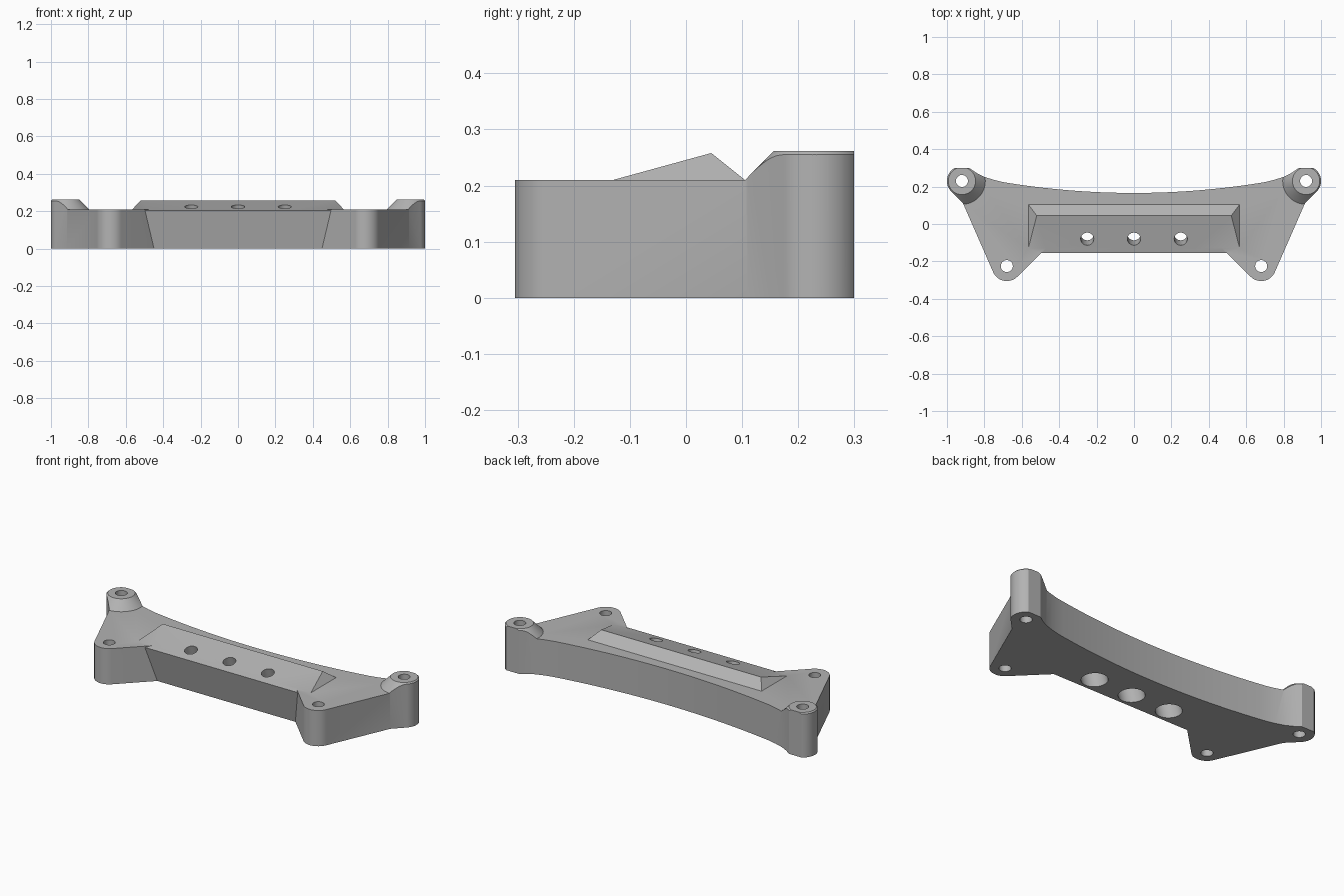
import bpy, bmesh, math
from mathutils import Vector, Matrix

cube = bpy.data.objects.get("Cube")
if cube:
    bpy.data.objects.remove(cube, do_unlink=True)

TOP = 0.21                                # height of the main deck
REAR, FRONT = (0.92, 0.23), (0.68, -0.225)   # lobe centres
LOBE = 0.08
TILT = math.atan(0.048 / 0.175)           # slope of the ridge's front face


def make(name, bm):
    bmesh.ops.recalc_face_normals(bm, faces=bm.faces)
    mesh = bpy.data.meshes.new(name)
    bm.to_mesh(mesh)
    bm.free()
    obj = bpy.data.objects.new(name, mesh)
    bpy.context.collection.objects.link(obj)
    return obj


def hull(name, points):
    bm = bmesh.new()
    for p in points:
        bm.verts.new(p)
    bmesh.ops.convex_hull(bm, input=bm.verts)
    return make(name, bm)


def cone(name, xy, z0, z1, r0, r1, tilt=0, pivot=0):
    """Round solid between two heights, tilted about x at the pivot height."""
    bm = bmesh.new()
    bmesh.ops.create_cone(bm, cap_ends=True, segments=64, radius1=r0, radius2=r1, depth=z1 - z0)
    bmesh.ops.translate(bm, verts=bm.verts, vec=(0, 0, (z0 + z1) / 2 - pivot))
    bmesh.ops.rotate(bm, verts=bm.verts, matrix=Matrix.Rotation(tilt, 3, "X"))
    bmesh.ops.translate(bm, verts=bm.verts, vec=(*xy, pivot))
    return make(name, bm)


def combine(target, tool, operation):
    mod = target.modifiers.new("combine", "BOOLEAN")
    mod.operation, mod.solver, mod.object = operation, "EXACT", tool
    bpy.context.view_layer.objects.active = target
    bpy.ops.object.modifier_apply(modifier=mod.name)
    bpy.data.objects.remove(tool, do_unlink=True)


def arc(center, start, end, steps=20):
    for i in range(steps + 1):
        a = math.radians(start + (end - start) * i / steps)
        yield center[0] + LOBE * math.cos(a), center[1] + LOBE * math.sin(a)


def outline(notch):
    """Plan outline; notch is the inner corner beside the front leg."""
    half = [notch, *arc(FRONT, 225, 340), (0.914, 0.11), *arc(REAR, 315, 420)]
    half += [(0.88, 0.299), (0.84, 0.272), (0.80, 0.252), (0.75, 0.236)]
    half += [(0.7 * (1 - i / 16), 0.166 + 0.118 * (0.7 * (1 - i / 16)) ** 2) for i in range(17)]
    return half + [(-x, y) for x, y in reversed(half[:-1])]


# Plate with a front wall that leans forward towards the top
bm = bmesh.new()
rings = []
for z in (0, 0.3):
    y = -0.108 - z * math.tan(TILT) * 0.86
    rings.append([bm.verts.new((px, py, z)) for px, py in outline((0.341 - y, y))])
for ring in rings:
    bm.faces.new(ring)
n = len(rings[0])
for i in range(n):
    j = (i + 1) % n
    bm.faces.new((rings[0][i], rings[0][j], rings[1][j], rings[1][i]))
bracket = make("mounting_bracket", bm)

# Upper envelope: flat deck, long sloped ridge and two conical bosses
envelope = hull("deck_envelope", [(x, y, z) for x in (-1.2, 1.2)
                                  for y in (-0.5, 0.5) for z in (-0.1, TOP)])
drop = 2
ridge = [(s * 0.52, 0.045, 0.258) for s in (-1, 1)]
ridge += [(s * (0.52 + 0.045 * drop), 0.045 + dy * drop, 0.258 - 0.048 * drop)
          for s in (-1, 1) for dy in (-0.175, 0.06)]
combine(envelope, hull("ridge", ridge), "UNION")
for s in (-1, 1):
    boss = cone("boss", (s * REAR[0], REAR[1]), 0.15, 0.262, 0.185, 0.073)
    combine(envelope, boss, "UNION")
combine(bracket, envelope, "INTERSECT")

# Front lip follows the ridge slope between the legs
lip = [(s * x, y, z) for s in (-1, 1)
       for x, y, z in ((0.471, -0.13, TOP), (0.541, -0.2, 0.191), (0.541, -0.2, 0.3))]
combine(bracket, hull("lip_cutter", lip), "DIFFERENCE")

# Screw holes through the lobes
for s in (-1, 1):
    for x, y in (REAR, FRONT):
        combine(bracket, cone("screw_cutter", (s * x, y), -0.1, 0.4, 0.032, 0.032), "DIFFERENCE")

# Tilted holes through the ridge, wider from below
for x in (-0.25, 0, 0.25):
    for low, high, r in ((-0.3, 0.2, 0.035), (-0.3, -0.1, 0.069)):
        tool = cone("bore_cutter", (x, -0.08), 0.224 + low, 0.224 + high, r, r, TILT, 0.224)
        combine(bracket, tool, "DIFFERENCE")

# Plain grey finish
grey = bpy.data.materials.new("plain_grey")
grey.use_nodes = True
colour = (0.45, 0.45, 0.45, 1)
grey.diffuse_color = colour
grey.node_tree.nodes["Principled BSDF"].inputs["Base Color"].default_value = colour
bracket.data.materials.clear()
bracket.data.materials.append(grey)
for face in bracket.data.polygons:
    face.material_index = 0

bpy.ops.object.select_all(action="DESELECT")
bracket.select_set(True)
bpy.context.view_layer.objects.active = bracket
bpy.ops.object.shade_smooth_by_angle(angle=math.radians(25))
